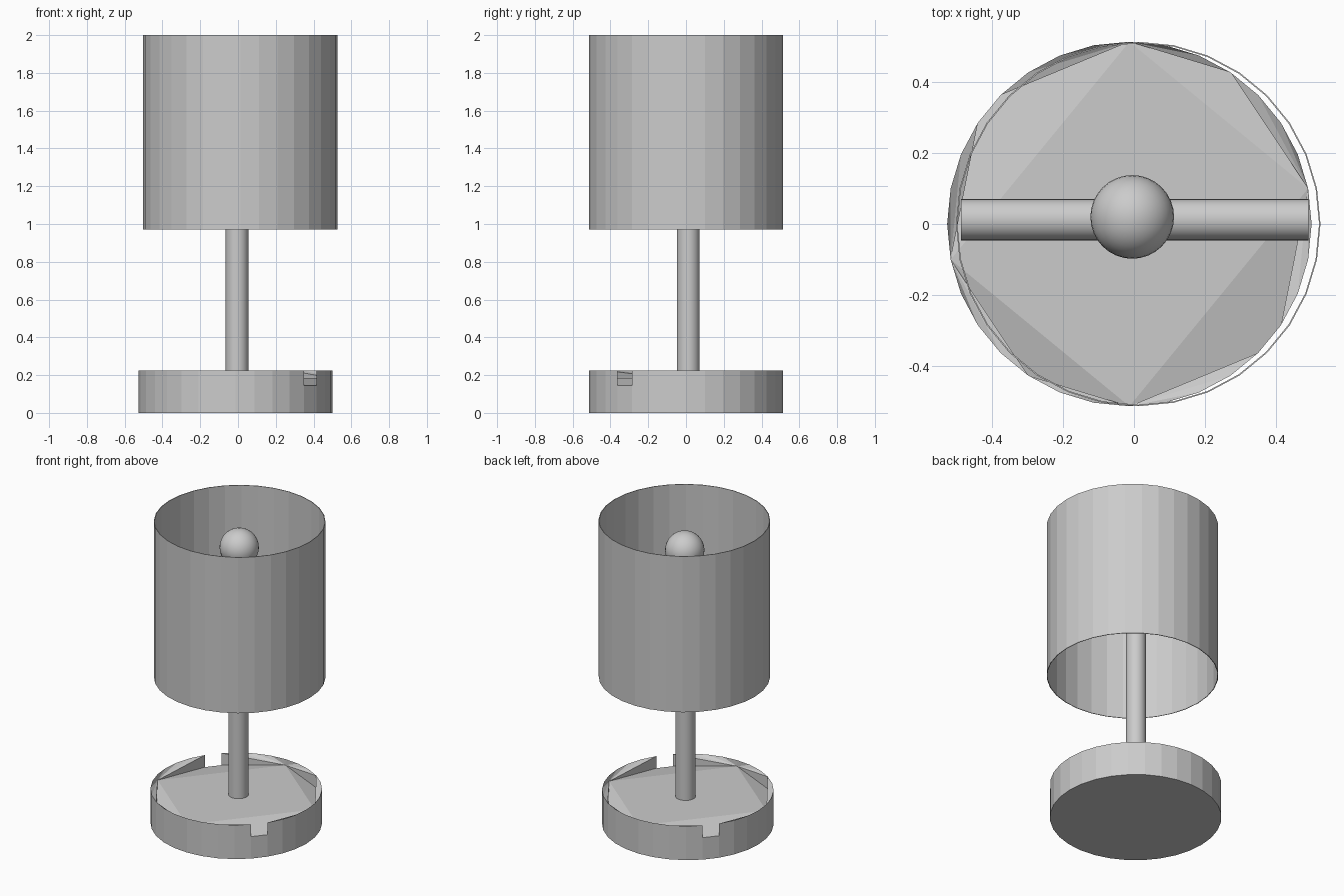
import bpy, bmesh, math

if "Cube" in bpy.data.objects:
    bpy.data.objects.remove(bpy.data.objects["Cube"])

N = 32


def finish(bm, name, recalc=True):
    if recalc:
        bmesh.ops.recalc_face_normals(bm, faces=bm.faces)
    me = bpy.data.meshes.new(name)
    bm.to_mesh(me)
    bm.free()
    ob = bpy.data.objects.new(name, me)
    bpy.context.collection.objects.link(ob)
    return ob


def smooth(ob, name):
    ob.name = name
    bpy.ops.object.shade_smooth_by_angle(angle=math.radians(40))


def rod(name, r, length, loc, rot=(0, 0, 0)):
    bpy.ops.mesh.primitive_cylinder_add(vertices=N, radius=r, depth=length,
                                        location=loc, rotation=rot)
    smooth(bpy.context.object, name)


# Base: faceted cup with two opposite notches and a shallow sunken floor
CX, R, TOP, FLOOR, LOW = -0.013, 0.514, 0.225, 0.185, 0.145
bm = bmesh.new()
cache = {}


def vert(i, z):
    key = (i % N, z)
    if key not in cache:
        a = 2 * math.pi * key[0] / N
        cache[key] = bm.verts.new((CX + R * math.cos(a), R * math.sin(a), z))
    return cache[key]


def face(*pts):
    bm.faces.new([vert(i, z) for i, z in pts])


# outer wall and underside
for i in range(N):
    z = LOW if i % 16 == 12 else TOP
    face((i, 0), (i + 1, 0), (i + 1, z), (i, z))
face(*[(i, 0) for i in reversed(range(N))])
# floor panel between its four corners
face((1, FLOOR), (8, FLOOR), (17, FLOOR), (24, FLOOR))


def rim_fan(corner, start, end):
    # ledge from a sunken corner up to the rim
    for i in range(start, end):
        face((corner, FLOOR), (i, TOP), (i + 1, TOP))


for s in (0, 16):
    # side with the notch
    a, b, n0, n1 = 8 + s, 17 + s, 12 + s, 13 + s
    face((a, FLOOR), (n0, LOW), (n1, LOW))
    face((a, FLOOR), (n1, LOW), (b, FLOOR))
    face((a, FLOOR), (n0, TOP), (n0, LOW))
    face((b, FLOOR), (n1, LOW), (n1, TOP))
    rim_fan(a, a, n0)
    rim_fan(b, n1, b)
    # side without a notch
    c, m, d = 1 + s, 5 + s, 8 + s
    face((c, FLOOR), (m, LOW), (d, FLOOR))
    face((c, FLOOR), (m, TOP), (m, LOW))
    face((d, FLOOR), (m, LOW), (m, TOP))
    rim_fan(c, c, m)
    rim_fan(d, m, d)
finish(bm, "base")

# Shade: thin open tube with flat facets
bm = bmesh.new()
rings = [[bm.verts.new((0.012 + 0.514 * math.cos(2 * math.pi * i / N),
                        0.514 * math.sin(2 * math.pi * i / N), z))
          for i in range(N)] for z in (0.97, 2.0)]
for i in range(N):
    j = (i + 1) % N
    bm.faces.new((rings[0][i], rings[0][j], rings[1][j], rings[1][i]))
shade = finish(bm, "shade", recalc=False)
mod = shade.modifiers.new("thickness", 'SOLIDIFY')
mod.thickness = 0.004
mod.offset = -1

# Stem, shade support bar and bulb
rod("stem", 0.06, 1.57, (-0.005, 0.012, 0.965))
rod("support_bar", 0.058, 0.98, (0.002, 0.012, 1.5), (0, math.pi / 2, 0))
bpy.ops.mesh.primitive_uv_sphere_add(segments=N, ring_count=16, radius=0.118,
                                     location=(-0.005, 0.02, 1.815))
smooth(bpy.context.object, "bulb")
